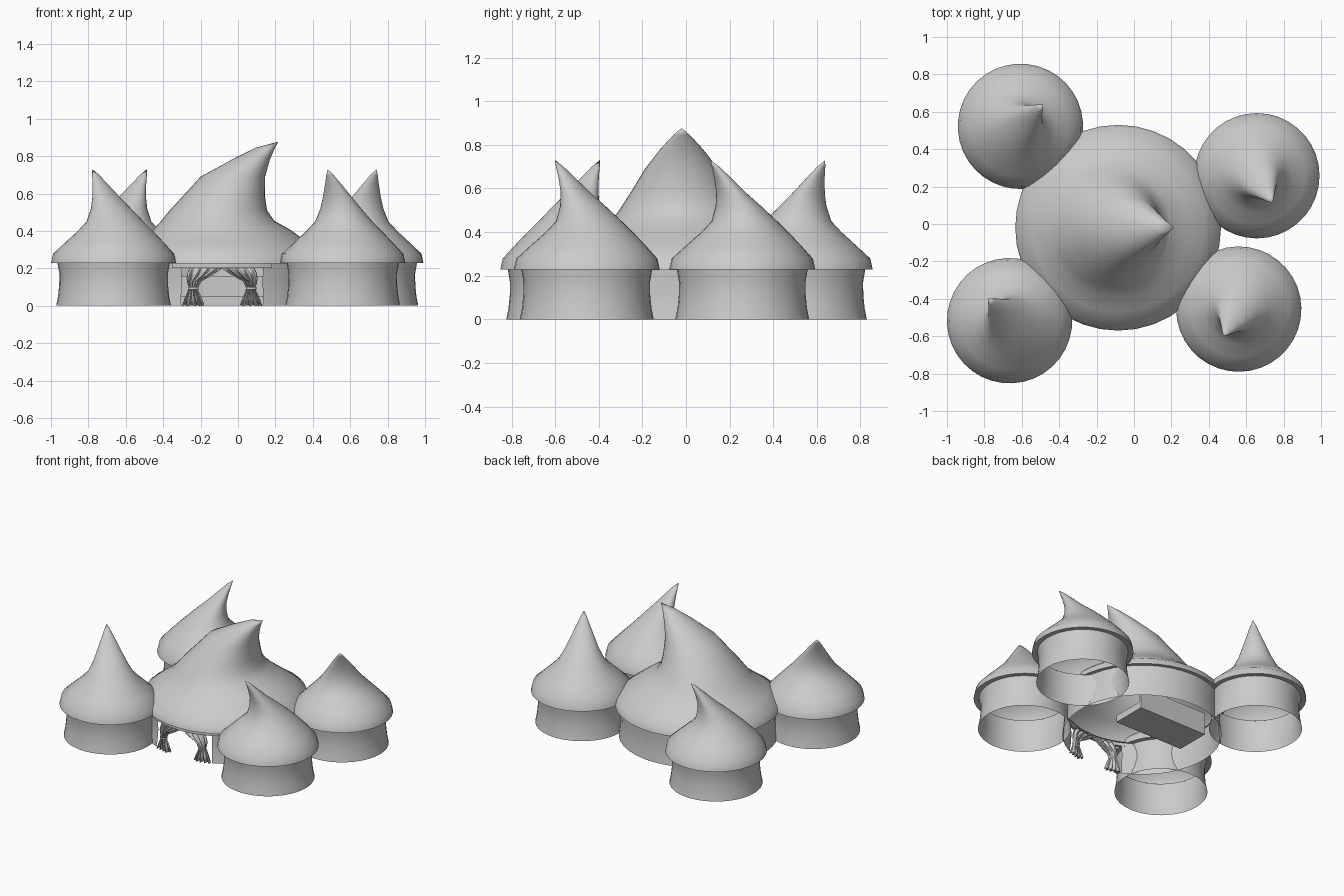
import bpy, bmesh
from math import sin, cos, pi, radians, atan2

if "Cube" in bpy.data.objects:
    bpy.data.objects.remove(bpy.data.objects["Cube"])

SEG = 36
MAIN = (-0.085, -0.02)


def finish(name, bm, loc=(0, 0), turn=0.0, angle=40):
    bmesh.ops.recalc_face_normals(bm, faces=bm.faces)
    me = bpy.data.meshes.new(name)
    bm.to_mesh(me)
    bm.free()
    ob = bpy.data.objects.new(name, me)
    bpy.context.collection.objects.link(ob)
    ob.location = (loc[0], loc[1], 0)
    ob.rotation_euler.z = turn
    bpy.ops.object.select_all(action='DESELECT')
    ob.select_set(True)
    bpy.context.view_layer.objects.active = ob
    bpy.ops.object.shade_smooth_by_angle(angle=radians(angle))
    return ob


def sweep(name, rings, tip=None, loc=(0, 0), turn=0.0, arc=(0.0, 2 * pi), closed=False):
    """Rings are (z, back, front, half width); a bent roof leans toward +x."""
    bm = bmesh.new()
    full = abs(arc[1] - arc[0] - 2 * pi) < 1e-6
    n = SEG if full else SEG + 1
    rows = []
    for z, b, f, w in rings:
        c, r = (b + f) / 2, (f - b) / 2
        row = []
        for i in range(n):
            a = arc[0] + (arc[1] - arc[0]) * i / SEG
            row.append(bm.verts.new((c + r * cos(a), w * sin(a), z)))
        rows.append(row)
    pairs = list(zip(rows, rows[1:]))
    if closed:
        pairs.append((rows[-1], rows[0]))
    for lo, hi in pairs:
        for i in range(SEG):
            j = (i + 1) % n
            bm.faces.new((lo[i], lo[j], hi[j], hi[i]))
    if tip:
        t = bm.verts.new((tip[0], 0, tip[1]))
        for i in range(SEG):
            bm.faces.new((rows[-1][i], rows[-1][(i + 1) % n], t))
    return finish(name, bm, loc, turn)


def rounds(profile):
    return [(z, -r, r, r) for z, r in profile]


def box(name, lo, hi):
    bm = bmesh.new()
    bmesh.ops.create_cube(bm, size=1)
    for v in bm.verts:
        v.co = [l + (h - l) * (c + 0.5) for l, h, c in zip(lo, hi, v.co)]
    return finish(name, bm, angle=20)


# Four small tents: centre and direction in which the pointed roof bends
small_roof = rounds([(0.23, 0.30), (0.228, 0.335), (0.278, 0.324)]) + [
    (0.34, -.27, .255, .262), (0.40, -.212, .185, .202), (0.45, -.16, .138, .155),
    (0.52, -.08, .122, .112), (0.58, -.005, .122, .082), (0.65, .07, .14, .046),
    (0.70, .125, .158, .02)]
small_wall = rounds([(0, .307), (.05, .297), (.11, .291), (.17, .29), (.235, .301)])
tents = {
    "back_left": (-0.607, 0.522, 44), "back_right": (0.657, 0.258, -60),
    "front_left": (-0.665, -0.517, 133), "front_right": (0.56, -0.455, -119)}
for name, (x, y, deg) in tents.items():
    sweep(name + "_tent_wall", small_wall, loc=(x, y))
    sweep(name + "_tent_roof", small_roof, (0.167, 0.73), (x, y), radians(deg))

# Large central roof, bending to the right
main_roof = rounds([(0.23, 0.51), (0.226, 0.55), (0.272, 0.538)]) + [
    (0.335, -.46, .46, .45), (0.40, -.375, .375, .365), (0.455, -.325, .278, .318),
    (0.51, -.28, .24, .28), (0.58, -.215, .23, .235), (0.69, -.115, .23, .168),
    (0.78, .05, .255, .098), (0.845, .18, .283, .038)]
sweep("main_roof", main_roof, (0.30, 0.877), MAIN)

# Central wall with a doorway at the front, and the lintel above it
gap = radians(25)
main_wall = rounds([(0, .525), (.06, .517), (.13, .512), (.235, .52)])
sweep("main_wall", main_wall, loc=MAIN, arc=(-pi / 2 + gap, 1.5 * pi - gap))
lintel = rounds([(.203, .515), (.203, .535), (.226, .535), (.226, .515)])
sweep("door_lintel", lintel, loc=MAIN, closed=True,
      arc=(-pi / 2 - radians(30), -pi / 2 + radians(30)))


# Curtains tied back on both sides of the doorway
def curtain(name, side):
    # height, inner edge, outer edge, fold depth
    rows = [(.205, .0, .17, .006), (.175, .015, .185, .012), (.145, .06, .19, .016),
            (.115, .115, .185, .016), (.095, .135, .175, .008), (.075, .13, .185, .012),
            (.04, .115, .20, .016), (.0, .10, .215, .02)]
    bm = bmesh.new()
    grid = []
    for z, a, b, d in rows:
        row = []
        for i in range(25):
            u = i / 24
            x = a + (b - a) * u
            y = -0.5 + 0.4 * x * x + d * sin(u * 8 * pi) - 0.006 * cos(u * pi)
            zz = z + (0.02 * (1 - u) if 0.1 < z < 0.18 else 0)
            row.append(bm.verts.new((side * x, y, zz)))
        grid.append(row)
    for lo, hi in zip(grid, grid[1:]):
        for i in range(24):
            bm.faces.new((lo[i], lo[i + 1], hi[i + 1], hi[i]))
    ob = finish(name, bm, MAIN, angle=60)
    solid = ob.modifiers.new("cloth", 'SOLIDIFY')
    solid.thickness = 0.006
    # tie band around the gathered part
    band = [(.10, .127, .183, .02), (.088, .127, .183, .02)]
    tie = sweep(name + "_tie", band, loc=(MAIN[0], MAIN[1] - 0.49))
    tie.scale.x = side


curtain("right_curtain", 1)
curtain("left_curtain", -1)

# Low padded bench inside, hidden behind the curtains
box("bench_seat", (-0.40, 0.0, 0.0), (0.15, 0.25, 0.05))
box("bench_back", (-0.40, 0.23, 0.05), (0.15, 0.25, 0.16))
